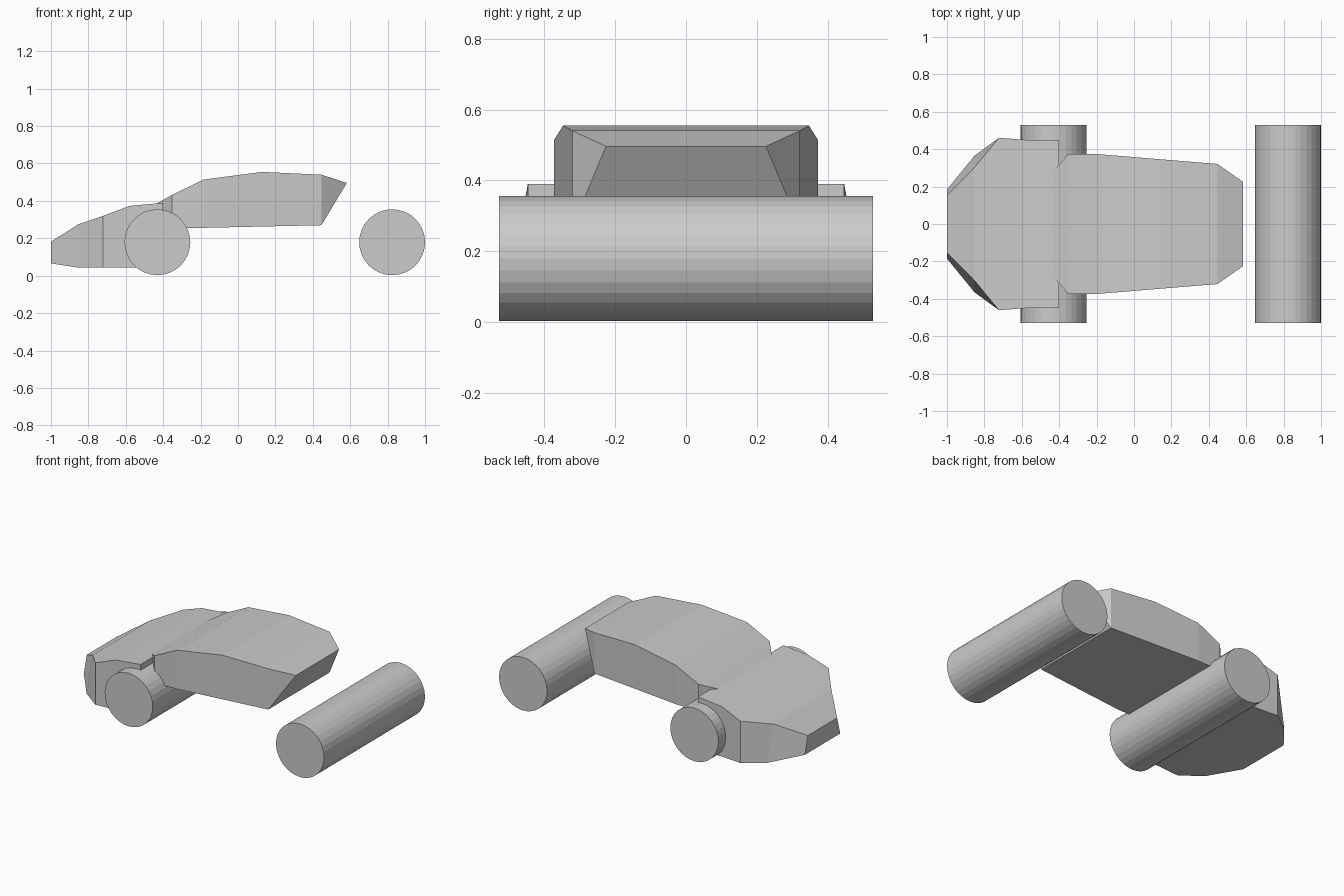
import bpy, bmesh, math
from mathutils import Matrix

if "Cube" in bpy.data.objects:
    bpy.data.objects.remove(bpy.data.objects["Cube"])


def finish(name, bm):
    bmesh.ops.remove_doubles(bm, verts=bm.verts, dist=1e-4)
    bmesh.ops.recalc_face_normals(bm, faces=bm.faces)
    mesh = bpy.data.meshes.new(name)
    bm.to_mesh(mesh)
    bm.free()
    obj = bpy.data.objects.new(name, mesh)
    bpy.context.collection.objects.link(obj)
    return obj


def body_loft(name, sections):
    """Sections: x, bottom z, top z, bottom half-width, top half-width."""
    bm = bmesh.new()
    rings = [[bm.verts.new(p) for p in
              ((x, -wb, zb), (x, wb, zb), (x, wt, zt), (x, -wt, zt))]
             for x, zb, zt, wb, wt in sections]
    for a, b in zip(rings, rings[1:]):
        for i in range(4):
            j = (i + 1) % 4
            bm.faces.new((a[i], a[j], b[j], b[i]))
    for ring, s in ((rings[0], sections[0]), (rings[-1], sections[-1])):
        if s[2] - s[1] > 1e-3:
            bm.faces.new(ring)
    # a section of zero height collapses to a ridge
    bmesh.ops.dissolve_degenerate(bm, dist=1e-4, edges=bm.edges)
    return finish(name, bm)


def roller(name, x):
    bm = bmesh.new()
    bmesh.ops.create_cone(
        bm, cap_ends=True, segments=32, radius1=0.176, radius2=0.176, depth=1.056,
        matrix=Matrix.Translation((x, 0, 0.179)) @ Matrix.Rotation(math.pi / 2, 4, 'X'))
    return finish(name, bm)


# nose and front fenders, with leaning sides at the nose
body_loft("front_body", [
    (-1.00, 0.066, 0.182, 0.185, 0.153),
    (-0.853, 0.043, 0.275, 0.365, 0.302),
    (-0.722, 0.043, 0.320, 0.461, 0.461),
    (-0.58, 0.043, 0.373, 0.450, 0.450),
    (-0.40, 0.043, 0.390, 0.447, 0.447)])

# cabin and tail, ending in a sharp undercut ridge
body_loft("rear_body", [
    (-0.44, 0.251, 0.383, 0.272, 0.272),
    (-0.352, 0.253, 0.432, 0.373, 0.373),
    (-0.185, 0.256, 0.514, 0.373, 0.373),
    (0.13, 0.263, 0.555, 0.347, 0.347),
    (0.446, 0.270, 0.540, 0.321, 0.321),
    (0.582, 0.496, 0.496, 0.226, 0.226)])

# full-width wheel cylinders
roller("front_wheels", -0.431)
roller("rear_wheels", 0.824)
